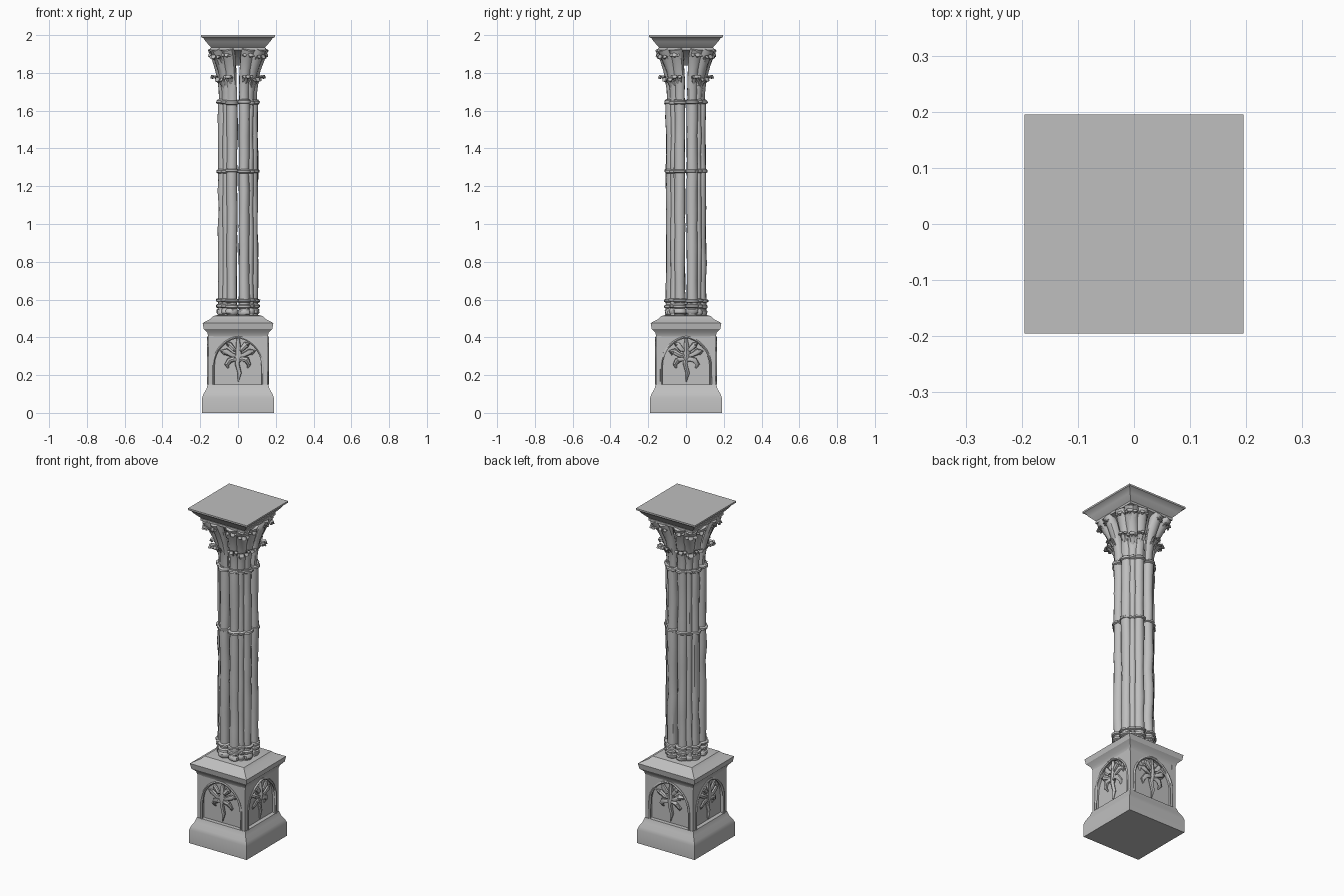
import bpy, bmesh, math, random
from mathutils import Vector, Matrix

random.seed(4)
if "Cube" in bpy.data.objects:
    bpy.data.objects.remove(bpy.data.objects["Cube"])

stone = bpy.data.materials.new("grey stone")
stone.use_nodes = True
grey = (0.52, 0.52, 0.52, 1)
stone.diffuse_color = grey
stone.node_tree.nodes["Principled BSDF"].inputs["Base Color"].default_value = grey
UP = Vector((0, 0, 1))


def finish(name, bm, angle=40):
    bmesh.ops.recalc_face_normals(bm, faces=bm.faces)
    mesh = bpy.data.meshes.new(name)
    bm.to_mesh(mesh)
    bm.free()
    mesh.materials.append(stone)
    obj = bpy.data.objects.new(name, mesh)
    bpy.context.collection.objects.link(obj)
    bpy.ops.object.select_all(action="DESELECT")
    obj.select_set(True)
    bpy.context.view_layer.objects.active = obj
    bpy.ops.object.shade_smooth_by_angle(angle=math.radians(angle))
    return obj


def skin(bm, loops):
    """Join rings of points into a closed skin with end caps."""
    rings = [[bm.verts.new(p) for p in loop] for loop in loops]
    n = len(rings[0])
    for a, b in zip(rings, rings[1:]):
        for i in range(n):
            bm.faces.new((a[i], a[(i + 1) % n], b[(i + 1) % n], b[i]))
    bm.faces.new(rings[0])
    bm.faces.new(rings[-1])


def square_stack(name, profile):
    bm = bmesh.new()
    corners = ((-1, -1), (1, -1), (1, 1), (-1, 1))
    skin(bm, [[(x * h, y * h, z) for x, y in corners] for h, z in profile])
    return finish(name, bm, 30)


def sweep(bm, pts, side, widths, depths, sides=10, wobble=0.0):
    """Elliptical section along a path; widths run along the side vector."""
    loops = []
    for i, p in enumerate(pts):
        tangent = (pts[min(i + 1, len(pts) - 1)] - pts[max(i - 1, 0)]).normalized()
        normal = tangent.cross(side).normalized()
        loop = []
        for k in range(sides):
            a = math.tau * k / sides
            s = 1 + random.uniform(-wobble, wobble)
            loop.append(p + side * widths[i] * s * math.cos(a)
                        + normal * depths[i] * s * math.sin(a))
        loops.append(loop)
    skin(bm, loops)


def radial(bm, angle, path, widths, depths, sides=10, wobble=0.0):
    """Sweep a path of (radius, height) points standing at an angle."""
    out = Vector((math.cos(angle), math.sin(angle), 0))
    sweep(bm, [out * r + UP * z for r, z in path], UP.cross(out),
          widths, depths, sides, wobble)


# Pedestal foot, body and cornice
square_stack("pedestal_foot", [(0.19, 0), (0.19, 0.08), (0.183, 0.1),
                               (0.168, 0.125), (0.16, 0.15), (0.13, 0.15)])
square_stack("pedestal_body", [(0.136, 0.14), (0.136, 0.42)])
square_stack("pedestal_cornice", [(0.13, 0.4), (0.157, 0.405), (0.163, 0.425),
                                  (0.182, 0.445), (0.187, 0.475), (0.175, 0.482),
                                  (0.145, 0.498), (0.13, 0.513), (0.11, 0.518)])

# Pointed arch outline shared by the arch panels and ribs
SPRING, APEX, HALF = 0.25, 0.4, 0.13


def arch_side(sign, n=8):
    pts = [(sign * HALF, 0.15)]
    for i in range(n + 1):
        t = i / n
        pts.append((sign * HALF * math.cos(t * math.pi / 2) ** 1.15,
                    SPRING + (APEX - SPRING) * math.sin(t * math.pi / 2)))
    return pts


def on_face(turn, x, z, d):
    return Matrix.Rotation(turn, 3, "Z") @ Vector((x, -d, z))


panels, ribs, foliage = bmesh.new(), bmesh.new(), bmesh.new()
for k in range(4):
    turn = k * math.pi / 2
    facing = on_face(turn, 0, 0, 1)
    for sign in (-1, 1):
        arch = arch_side(sign)
        # Spandrel between the arch and the outer frame
        outline = arch + [(0, 0.415), (sign * 0.158, 0.415), (sign * 0.156, 0.15)]
        skin(panels, [[on_face(turn, x, z, d) for x, z in outline]
                      for d in (0.13, 0.157)])
        # Rounded rib along the arch edge
        n = len(arch)
        sweep(ribs, [on_face(turn, x, z, 0.156) for x, z in arch],
              facing, [0.008] * n, [0.007] * n, 6, 0.15)
        # Curling leaf sprays inside the arch
        for tip_x, tip_z, start in ((0.085, 0.325, 0.3), (0.06, 0.37, 0.33),
                                    (0.06, 0.255, 0.28)):
            path = [(0, start), (tip_x * 0.35, start + 0.005),
                    (tip_x * 0.75, (start + tip_z) / 2 + 0.012), (tip_x, tip_z),
                    (tip_x * 0.85, tip_z - 0.018)]
            sweep(foliage, [on_face(turn, sign * x, z, 0.143 + 0.012 * math.sin(i))
                            for i, (x, z) in enumerate(path)],
                  facing, [0.008, 0.009, 0.01, 0.008, 0.003],
                  [0.008, 0.012, 0.016, 0.012, 0.004], 7, 0.2)
    # Stem of the spray
    stem = [(0.0, 0.165), (0.008, 0.21), (-0.005, 0.26), (0.004, 0.31), (0, 0.4)]
    sweep(foliage, [on_face(turn, x, z, 0.145) for x, z in stem], facing,
          [0.004, 0.009, 0.011, 0.016, 0.008], [0.003, 0.01, 0.012, 0.02, 0.007], 8, 0.15)
finish("arch_panels", panels, 30)
finish("arch_ribs", ribs, 50)
finish("arch_foliage", foliage, 35)

# Eight shafts in a ring, with slender shafts filling the four corners
MAIN = [math.radians(22.5 + 45 * i) for i in range(8)]
CORNER = [math.radians(45 + 90 * i) for i in range(4)]
shafts, collars, bell, leaves = (bmesh.new() for _ in range(4))
heights = [0.5 + 1.16 * i / 12 for i in range(13)]
for angles, ring, size in ((MAIN, 0.084, 0.0285), (CORNER, 0.087, 0.02)):
    for a in angles:
        path = [(ring + random.uniform(-0.003, 0.003), z) for z in heights]
        wide = [size + random.uniform(-0.002, 0.001) for _ in heights]
        radial(shafts, a, path, wide, wide, 12, 0.07)

        # Moulded bases and ring collars
        for z, extra, tall in ((0.535, 0.006, 0.02), (0.565, 0.009, 0.014),
                               (0.595, 0.011, 0.012), (1.28, 0.008, 0.013),
                               (1.645, 0.009, 0.014)):
            z += random.uniform(-0.004, 0.004)
            prof = [size * 0.8, size + extra, size + extra, size * 0.8]
            radial(collars, a, [(ring, z + tall * f) for f in (-1, -0.4, 0.4, 1)],
                   prof, prof, 12, 0.06)
finish("column_shafts", shafts, 40)
finish("shaft_collars", collars, 40)

# Capital: ribs flaring out from each shaft to the square slab
for angles, top in ((MAIN, 0.142), (CORNER, 0.172)):
    for a in angles:
        flare = [(0.083 + (top - 0.083) * t ** 2.4, 1.64 + 0.29 * t)
                 for t in (0, 0.2, 0.4, 0.6, 0.8, 0.92, 1)]
        wide = [0.026, 0.027, 0.029, 0.031, 0.034, 0.036, 0.036]
        radial(bell, a, flare, wide, [w * 0.85 for w in wide], 10, 0.08)
finish("capital_ribs", bell, 40)

square_stack("capital_core", [(0.05, 1.84), (0.085, 1.88), (0.125, 1.915),
                              (0.146, 1.922), (0.146, 1.935)])


def crocket(angle, r, z, size):
    """Three-lobed leaf rolling outward and over at its tip."""
    for shift, scale in ((0, 1), (-0.13, 0.75), (0.13, 0.75)):
        s = size * scale
        path = [(r - 0.01, z - s), (r + 0.1 * s, z - 0.4 * s), (r + 0.4 * s, z),
                (r + 0.75 * s, z + 0.1 * s), (r + 0.85 * s, z - 0.15 * s),
                (r + 0.6 * s, z - 0.25 * s)]
        radial(leaves, angle + shift + random.uniform(-0.04, 0.04), path,
               [s * w for w in (0.1, 0.24, 0.3, 0.34, 0.25, 0.08)],
               [s * w for w in (0.06, 0.1, 0.12, 0.13, 0.12, 0.05)], 7, 0.2)


# Two tiers of leaves
for a in MAIN:
    crocket(a, 0.117, 1.78, 0.042)
    crocket(a, 0.128, 1.895, 0.045)
for a in CORNER:
    crocket(a, 0.113, 1.765, 0.052)
    crocket(a, 0.152, 1.885, 0.05)
finish("capital_leaves", leaves, 35)

# Abacus slab on top
square_stack("top_slab", [(0.13, 1.925), (0.142, 1.935), (0.152, 1.945),
                          (0.17, 1.965), (0.183, 1.984), (0.195, 1.99), (0.195, 2.0)])
